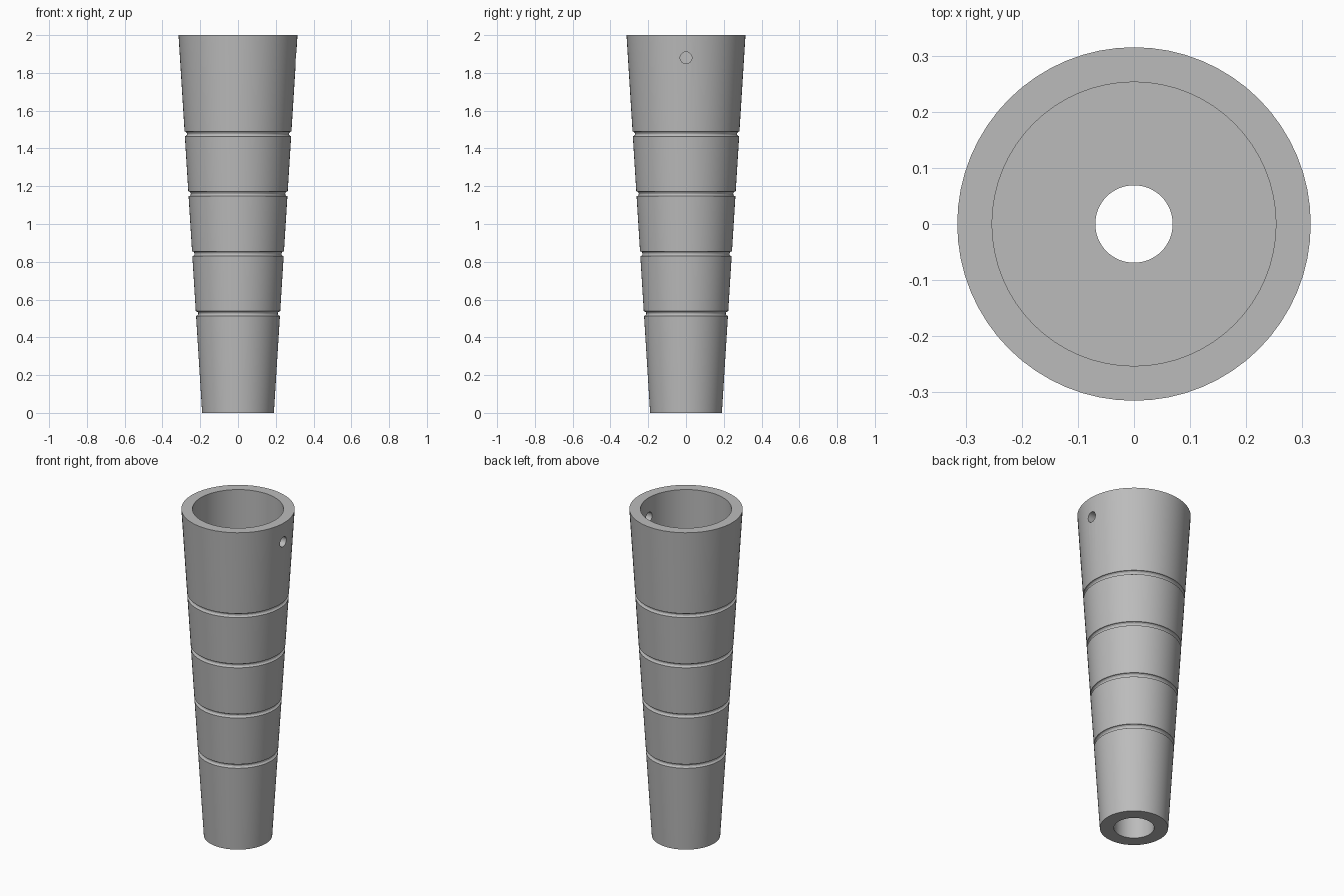
import bpy, bmesh, math
from mathutils import Matrix

if "Cube" in bpy.data.objects:
    bpy.data.objects.remove(bpy.data.objects["Cube"], do_unlink=True)

SEGMENTS = 64
BOTTOM_R, TOP_R, HEIGHT = 0.19, 0.315, 2.0
SOCKET_R, SOCKET_FLOOR = 0.253, 1.5
BORE_R, RECESS_R, RECESS_TOP = 0.069, 0.112, 0.5
GROOVE_R = 0.0125

grey = bpy.data.materials.new("plain_grey")
grey.use_nodes = True
colour = (0.5, 0.5, 0.5, 1)
grey.diffuse_color = colour
grey.node_tree.nodes["Principled BSDF"].inputs["Base Color"].default_value = colour


def outer_radius(z):
    return BOTTOM_R + (TOP_R - BOTTOM_R) * z / HEIGHT


def add_object(name, bm):
    mesh = bpy.data.meshes.new(name)
    bmesh.ops.recalc_face_normals(bm, faces=bm.faces)
    bm.to_mesh(mesh)
    bm.free()
    mesh.materials.append(grey)
    obj = bpy.data.objects.new(name, mesh)
    bpy.context.collection.objects.link(obj)
    return obj


# Outer tapered profile with four rounded grooves
profile = [(RECESS_R, 0), (BOTTOM_R, 0)]
for i in range(4):
    centre = 0.526 + i * 0.317
    for step in range(7):
        angle = math.pi * step / 6
        z = centre - GROOVE_R * math.cos(angle)
        profile.append((outer_radius(z) - GROOVE_R * math.sin(angle), z))

# Rim, top socket, narrow bore and bottom recess
profile += [(TOP_R, HEIGHT), (SOCKET_R, HEIGHT), (SOCKET_R, SOCKET_FLOOR),
            (BORE_R, SOCKET_FLOOR), (BORE_R, RECESS_TOP), (RECESS_R, RECESS_TOP)]

# Revolve the closed profile
bm = bmesh.new()
rings = []
for s in range(SEGMENTS):
    a = math.tau * s / SEGMENTS
    rings.append([bm.verts.new((r * math.cos(a), r * math.sin(a), z)) for r, z in profile])
for s in range(SEGMENTS):
    here, after = rings[s], rings[(s + 1) % SEGMENTS]
    for k in range(len(profile)):
        n = (k + 1) % len(profile)
        bm.faces.new((here[k], after[k], after[n], here[n]))
handle = add_object("tapered_grip", bm)

# Pin hole through the left wall near the rim
bm = bmesh.new()
bmesh.ops.create_cone(bm, cap_ends=True, segments=32, radius1=0.031, radius2=0.031, depth=0.3,
                      matrix=Matrix.Translation((0.29, 0, 1.88)) @ Matrix.Rotation(math.pi / 2, 4, "Y"))
cutter = add_object("pin_hole_cutter", bm)
cut = handle.modifiers.new("pin_hole", "BOOLEAN")
cut.operation = "DIFFERENCE"
cut.solver = "EXACT"
cut.object = cutter

# Apply the cut, drop the cutter and shade with sharp edges kept
bpy.ops.object.select_all(action="DESELECT")
handle.select_set(True)
bpy.context.view_layer.objects.active = handle
bpy.ops.object.modifier_apply(modifier=cut.name)
bpy.data.objects.remove(cutter, do_unlink=True)
bpy.ops.object.shade_smooth_by_angle(angle=math.radians(25))
